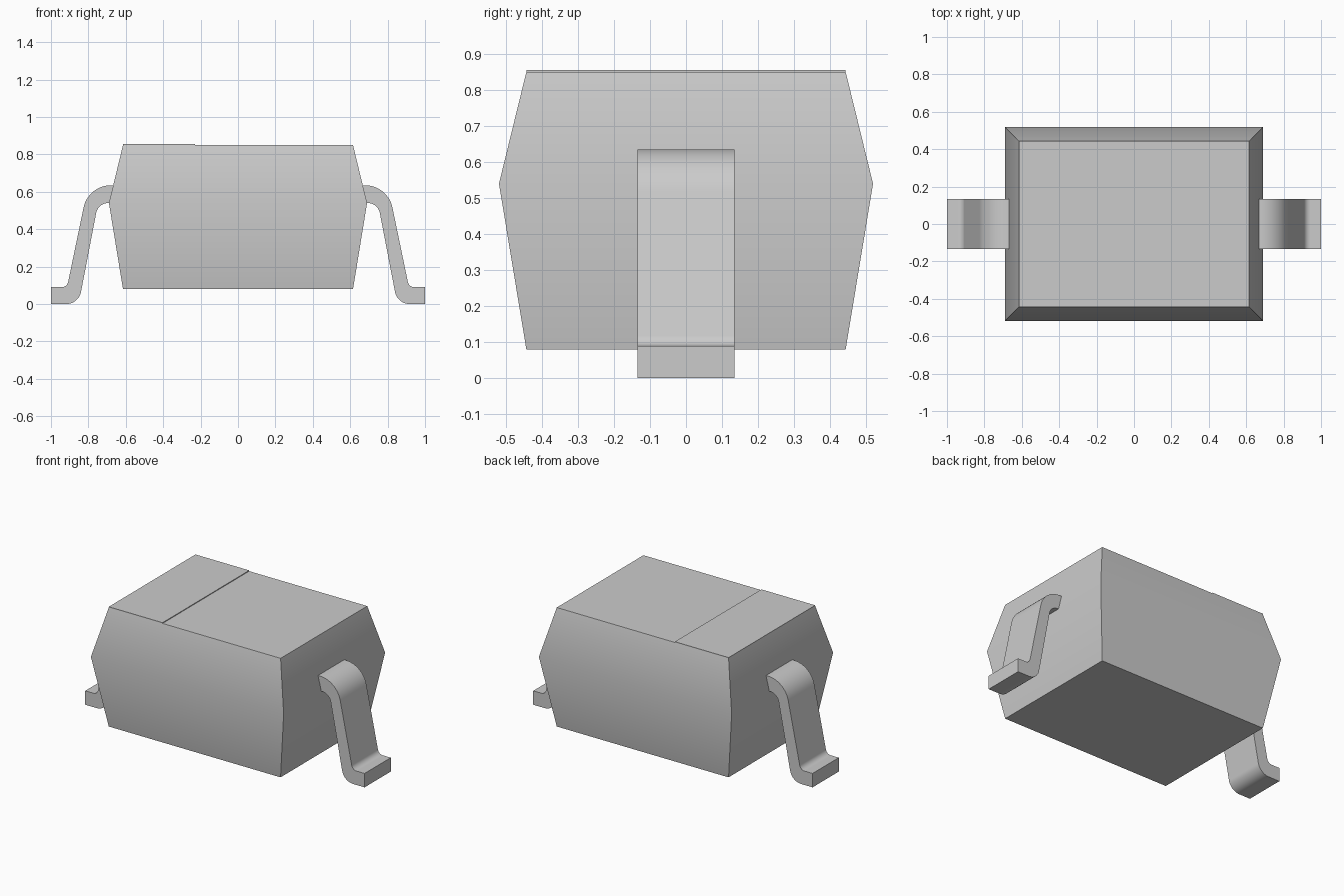
import bpy, bmesh, math
from mathutils import Vector

cube = bpy.data.objects.get("Cube")
if cube:
    bpy.data.objects.remove(cube, do_unlink=True)

grey = bpy.data.materials.new("plain grey")
grey.use_nodes = True
grey.diffuse_color = (0.6, 0.6, 0.6, 1)
grey.node_tree.nodes["Principled BSDF"].inputs["Base Color"].default_value = grey.diffuse_color


def finish(name, bm, angle=30):
    bmesh.ops.recalc_face_normals(bm, faces=bm.faces[:])
    mesh = bpy.data.meshes.new(name)
    bm.to_mesh(mesh)
    bm.free()
    mesh.materials.append(grey)
    obj = bpy.data.objects.new(name, mesh)
    bpy.context.collection.objects.link(obj)
    bpy.ops.object.select_all(action='DESELECT')
    obj.select_set(True)
    bpy.context.view_layer.objects.active = obj
    bpy.ops.object.shade_smooth_by_angle(angle=math.radians(angle))
    return obj


def loft(name, rings):
    """Skin a stack of closed rings and cap both ends."""
    bm = bmesh.new()
    loops = [[bm.verts.new(p) for p in ring] for ring in rings]
    n = len(loops[0])
    for a, b in zip(loops, loops[1:]):
        for i in range(n):
            j = (i + 1) % n
            bm.faces.new((a[i], a[j], b[j], b[i]))
    bm.faces.new(loops[0])
    bm.faces.new(loops[-1])
    return finish(name, bm)


def rectangle(x0, x1, y, z):
    return [(x0, -y, z), (x1, -y, z), (x1, y, z), (x0, y, z)]


def rounded(corners, steps=10):
    """Replace each corner (x, z, radius) with a circular arc."""
    points = []
    for i, (x, z, r) in enumerate(corners):
        c = Vector((x, z))
        if r == 0:
            points.append(c)
            continue
        u = (Vector(corners[i - 1][:2]) - c).normalized()
        v = (Vector(corners[(i + 1) % len(corners)][:2]) - c).normalized()
        half = u.angle(v) / 2
        centre = c + (u + v).normalized() * r / math.sin(half)
        tangent = r / math.tan(half)
        a, b = c + u * tangent - centre, c + v * tangent - centre
        for k in range(steps + 1):
            t = k / steps
            points.append(centre + a.lerp(b, t).normalized() * r if k not in (0, steps)
                          else centre + (a if k == 0 else b))
    return points


# Body: two tapered halves meeting at the waist
loft("body", [rectangle(-x, x, y, z) for x, y, z in
              ((0.615, 0.443, 0.08), (0.69, 0.519, 0.54), (0.615, 0.443, 0.85))])

# Thin raised band on one end of the top
loft("polarity_band", [rectangle(-0.615, -0.23, 0.443, z) for z in (0.849, 0.855)])

# Bent leads: fillet outline in the xz plane, extruded along y
outline = rounded([(0.62, 0.635, 0), (0.801, 0.635, 0.148), (0.914, 0.09, 0.035),
                   (1, 0.09, 0), (1, 0, 0), (0.852, 0, 0.08),
                   (0.748, 0.54, 0.065), (0.62, 0.54, 0)])
for name, side in (("left_lead", 1), ("right_lead", -1)):
    loft(name, [[(side * p.x, y, p.y) for p in outline] for y in (-0.134, 0.134)])
